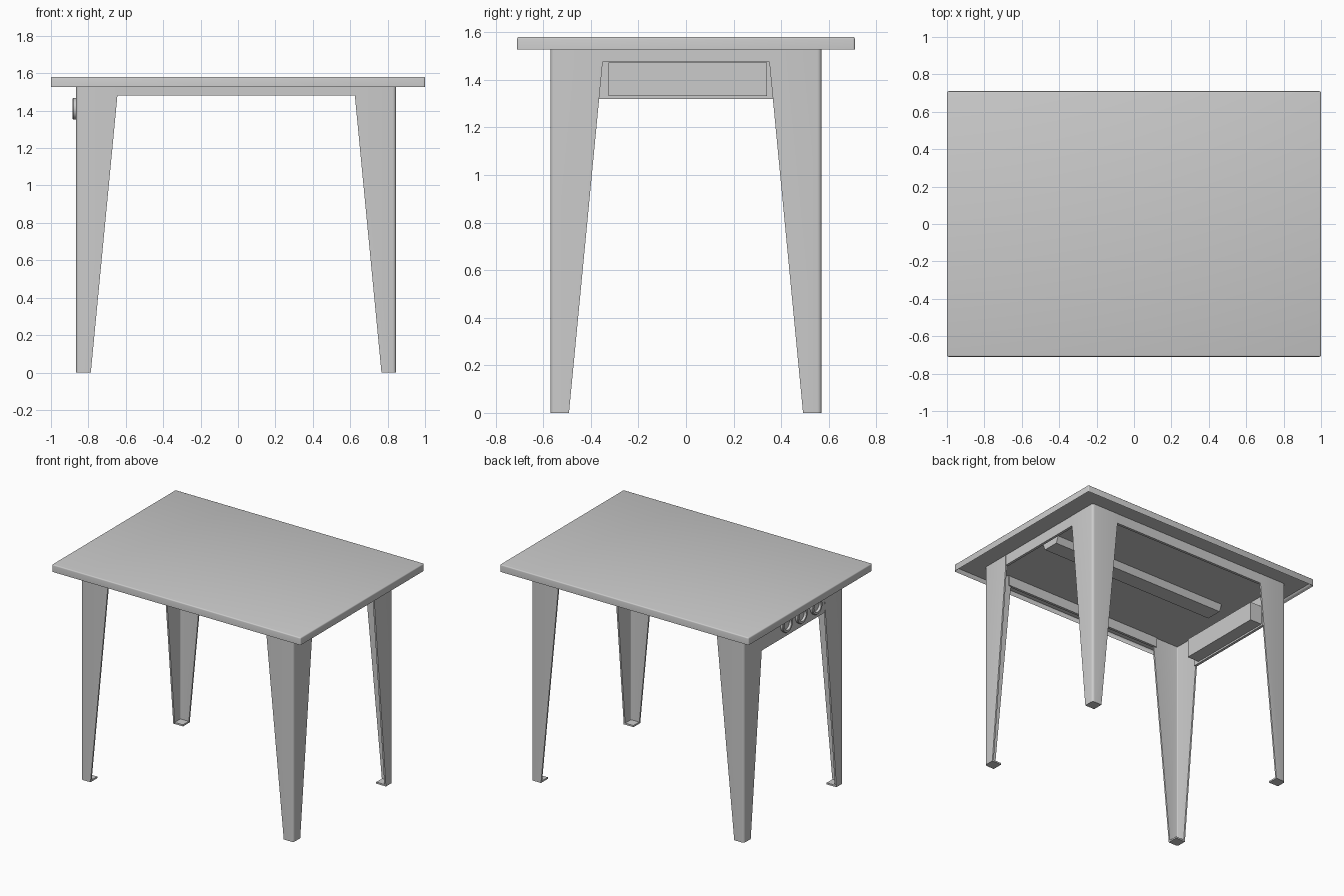
import bpy, bmesh, math
from mathutils import Matrix

if "Cube" in bpy.data.objects:
    bpy.data.objects.remove(bpy.data.objects["Cube"])

XL, XR, YS = -0.865, 0.845, 0.57      # outer frame limits
TOP, UNDER = 1.58, 1.553              # worktop surface / underside


def finish(name, bm):
    bmesh.ops.recalc_face_normals(bm, faces=bm.faces)
    me = bpy.data.meshes.new(name)
    bm.to_mesh(me)
    bm.free()
    ob = bpy.data.objects.new(name, me)
    bpy.context.collection.objects.link(ob)
    return ob


def smooth(ob):
    bpy.ops.object.select_all(action='DESELECT')
    ob.select_set(True)
    bpy.context.view_layer.objects.active = ob
    bpy.ops.object.shade_smooth_by_angle(angle=math.radians(35))


def box(name, x0, x1, y0, y1, z0, z1):
    bm = bmesh.new()
    bmesh.ops.create_cube(bm, size=1, matrix=Matrix.Translation(
        ((x0 + x1) / 2, (y0 + y1) / 2, (z0 + z1) / 2))
        @ Matrix.Diagonal((x1 - x0, y1 - y0, z1 - z0, 1)))
    return finish(name, bm)


# Worktop: shallow tray turned upside down
top = box("worktop", -1, 1, -0.71, 0.71, 1.527, TOP)
bm = bmesh.new()
bm.from_mesh(top.data)
bottom = [min(bm.faces, key=lambda f: f.calc_center_median().z)]
bmesh.ops.inset_region(bm, faces=bottom, thickness=0.02)
bmesh.ops.translate(bm, verts=bottom[0].verts, vec=(0, 0, UNDER - 1.527))
outer = [e for e in bm.edges if all(abs(v.co.x) > 0.99 for v in e.verts)
         and (e.verts[0].co.z != e.verts[1].co.z or e.verts[0].co.z > 1.57)]
outer += [e for e in bm.edges if e not in outer
          and all(v.co.z > 1.57 for v in e.verts)]
bmesh.ops.bevel(bm, geom=outer, offset=0.008, segments=3, profile=0.5,
                affect='EDGES')
bm.to_mesh(top.data)
bm.free()
smooth(top)


# Legs: tapered folded sheet with rounded bend and a foot plate
def leg(name, cx, cy, sx, sy, t=0.012, r=0.018):
    def section(w, z, off):
        pts = [(off, w)]
        for i in range(5):
            a = math.pi + i * math.pi / 8
            pts.append((r + (r - off) * math.cos(a), r + (r - off) * math.sin(a)))
        pts.append((w, off))
        return [bm.verts.new((cx + sx * x, cy + sy * y, z)) for x, y in pts]

    bm = bmesh.new()
    rings = [section(w, z, 0) + section(w, z, t)[::-1]
             for w, z in ((0.078, 0), (0.22, 1.478), (0.22, UNDER))]
    n = len(rings[0])
    for lo, hi in zip(rings, rings[1:]):
        for i in range(n):
            j = (i + 1) % n
            bm.faces.new((lo[i], lo[j], hi[j], hi[i]))
    for ring in (rings[0], rings[-1]):
        for i in range(n // 2 - 1):
            bm.faces.new((ring[i], ring[i + 1], ring[n - 2 - i], ring[n - 1 - i]))
    smooth(finish(name, bm))
    xs = sorted((cx + sx * 0.006, cx + sx * 0.078))
    ys = sorted((cy + sy * 0.006, cy + sy * 0.078))
    box(name + "_foot", *xs, *ys, 0, 0.012)


for side, cx, sx in (("left", XL, 1), ("right", XR, -1)):
    for end, cy, sy in (("front", -YS, 1), ("back", YS, -1)):
        leg(f"{end}_{side}_leg", cx, cy, sx, sy)

# Aprons: thin rails between the legs, deeper panel at the left end
for end, s in (("front", -1), ("back", 1)):
    y = sorted((s * (YS - 0.001), s * (YS - 0.02)))
    box(end + "_apron", XL + 0.2, XR - 0.2, *y, 1.48, UNDER)
box("right_apron", XR - 0.02, XR - 0.001, -0.37, 0.37, 1.475, UNDER)
box("left_panel", XL + 0.001, XL + 0.02, -0.37, 0.37, 1.32, UNDER)

# Wiring box behind the left panel and stiffener under the top
box("wiring_box", XL + 0.015, -0.75, -0.325, 0.34, 1.333, 1.472)
rail = box("centre_stiffener", -0.71, 0.74, -0.08, 0.08, 1.505, UNDER)
for v in rail.data.vertices:
    if v.co.z < 1.52:
        v.co.y *= 0.75


# Sockets: round recessed collars on the left panel
def socket(name, y, r=0.058):
    bm = bmesh.new()
    prof = [(r, -0.01), (r, 0.015), (r - 0.004, 0.019), (r - 0.018, 0.019),
            (r - 0.02, 0.002), (0.001, 0.002)]
    vs = [bm.verts.new((a, 0, h)) for a, h in prof]
    es = [bm.edges.new(p) for p in zip(vs, vs[1:])]
    bmesh.ops.spin(bm, geom=vs + es, cent=(0, 0, 0), axis=(0, 0, 1),
                   angle=math.tau, steps=28)
    bmesh.ops.remove_doubles(bm, verts=bm.verts, dist=0.0005)
    ob = finish(name, bm)
    ob.matrix_world = (Matrix.Translation((XL, y, 1.41))
                       @ Matrix.Rotation(math.radians(-90), 4, 'Y'))
    smooth(ob)


for i, y in enumerate((0.09, -0.08, -0.25)):
    socket(f"socket_{i + 1}", y)
